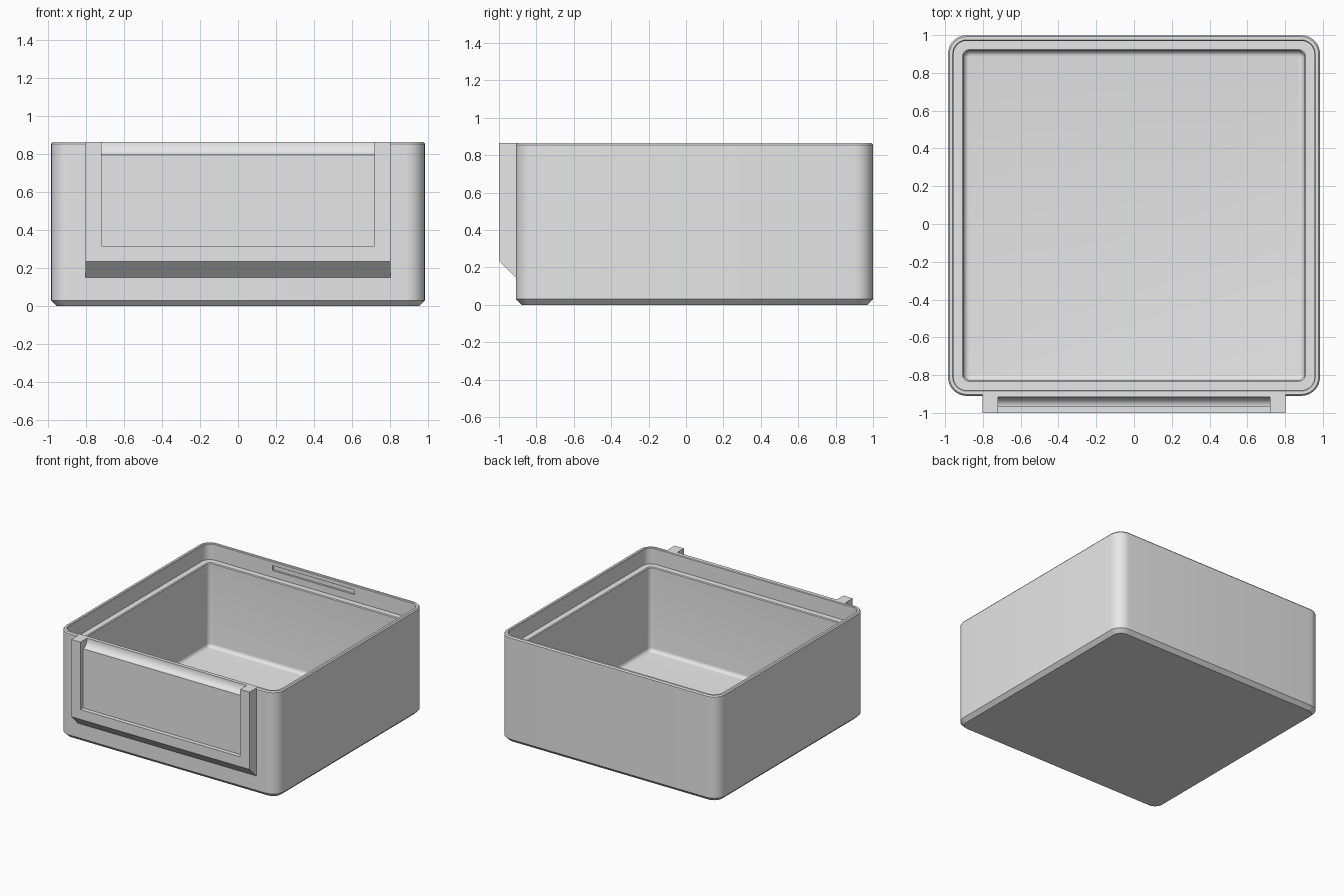
import bpy, bmesh
from math import sin, cos, pi, radians

cube = bpy.data.objects.get("Cube")
if cube:
    bpy.data.objects.remove(cube, do_unlink=True)

grey = bpy.data.materials.new("light_grey_plastic")
grey.use_nodes = True
grey.diffuse_color = (0.8, 0.8, 0.8, 1)
grey.node_tree.nodes["Principled BSDF"].inputs["Base Color"].default_value = (0.8, 0.8, 0.8, 1)

HX, HY, CY, TOP = 0.985, 0.955, 0.045, 0.865


def finish_mesh(name, bm):
    bmesh.ops.recalc_face_normals(bm, faces=bm.faces)
    mesh = bpy.data.meshes.new(name)
    bm.to_mesh(mesh)
    bm.free()
    mesh.materials.append(grey)
    obj = bpy.data.objects.new(name, mesh)
    bpy.context.collection.objects.link(obj)
    return obj


def select(obj):
    bpy.ops.object.select_all(action='DESELECT')
    obj.select_set(True)
    bpy.context.view_layer.objects.active = obj


def rounded_ring(bm, inset, z, r, steps=8):
    """Loop of vertices around a rounded rectangle."""
    ring = []
    for q, (sx, sy) in enumerate([(1, 1), (-1, 1), (-1, -1), (1, -1)]):
        for i in range(steps + 1):
            a = (q + i / steps) * pi / 2
            x = sx * (HX - inset - r) + r * cos(a)
            y = CY + sy * (HY - inset - r) + r * sin(a)
            ring.append(bm.verts.new((x, y, z)))
    return ring


def extrude_x(name, profile, half):
    """Prism from a (y, z) profile, centred on x = 0."""
    bm = bmesh.new()
    ends = [[bm.verts.new((s * half, y, z)) for y, z in profile] for s in (-1, 1)]
    for end in ends:
        bm.faces.new(end)
    n = len(profile)
    for i in range(n):
        j = (i + 1) % n
        bm.faces.new((ends[0][i], ends[0][j], ends[1][j], ends[1][i]))
    return finish_mesh(name, bm)


def cut(obj, cutter):
    cutter.hide_render = True
    mod = obj.modifiers.new("cut", 'BOOLEAN')
    mod.operation, mod.solver, mod.object = 'DIFFERENCE', 'EXACT', cutter
    select(obj)
    bpy.ops.object.modifier_apply(modifier=mod.name)
    bpy.data.objects.remove(cutter, do_unlink=True)


# Bin shell: chamfered base, rim, stacking ledge, filleted floor
LEDGE, FLOOR, FILLET = 0.735, 0.05, 0.03
section = [(0.03, 0, 0.07), (0, 0.03, 0.1), (0, 0.855, 0.1), (0.008, TOP, 0.092),
           (0.025, TOP, 0.075), (0.03, 0.86, 0.07), (0.03, LEDGE, 0.07),
           (0.076, LEDGE, 0.04), (0.082, LEDGE - 0.006, 0.036)]
for k in range(6):
    a = k / 5 * pi / 2
    section.append((0.082 + FILLET * (1 - cos(a)), FLOOR + FILLET * (1 - sin(a)),
                    0.036 - FILLET * (1 - cos(a))))
bm = bmesh.new()
rings = [rounded_ring(bm, *s) for s in section]
for low, high in zip(rings, rings[1:]):
    for i in range(len(low)):
        j = (i + 1) % len(low)
        bm.faces.new((low[i], low[j], high[j], high[i]))
bm.faces.new(rings[0])
bm.faces.new(rings[-1])
shell = finish_mesh("bin_shell", bm)

# Shallow slot inside the back wall
wall = CY + HY - 0.03
cut(shell, extrude_x("slot_cutter", [(wall - 0.03, 0.79), (wall + 0.015, 0.79),
                                     (wall + 0.015, 0.83), (wall - 0.03, 0.83)], 0.37))

# Label holder on the front, with a recess open at the top
holder = extrude_x("label_holder", [(-0.885, TOP), (-1, TOP), (-1, 0.235),
                                    (-0.915, 0.15), (-0.885, 0.15)], 0.803)
arc = [(-0.965 + 0.05 * sin(k * pi / 16), TOP - 0.068 * cos(k * pi / 16)) for k in range(9)]
cut(holder, extrude_x("recess_cutter", [(-1.1, 0.315), (-0.965, 0.315)] + arc
                      + [(-0.915, 0.95), (-1.1, 0.95)], 0.72))

for part in (shell, holder):
    select(part)
    bpy.ops.object.shade_smooth_by_angle(angle=radians(30))
